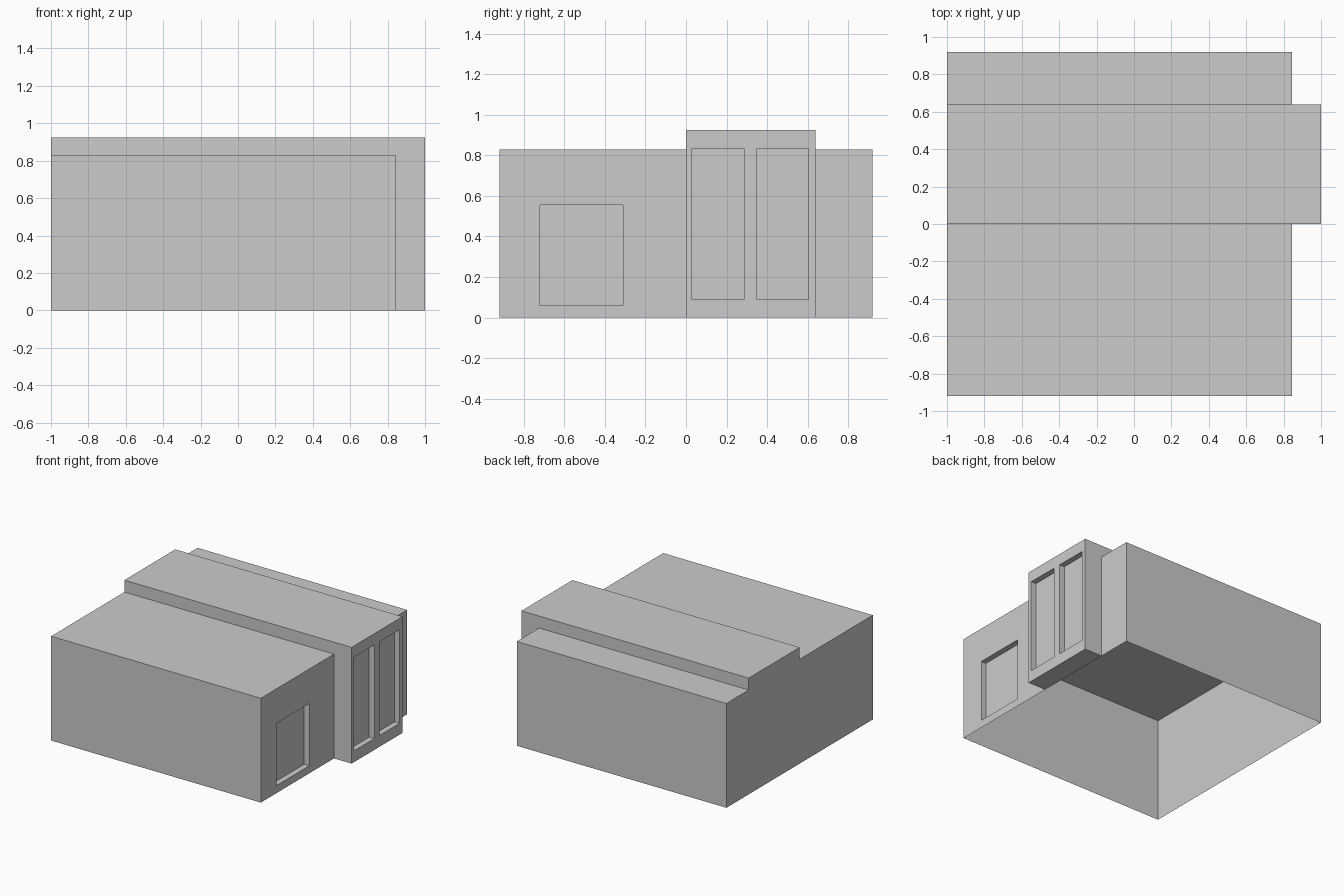
import bpy, bmesh
from mathutils import Vector

if "Cube" in bpy.data.objects:
    bpy.data.objects.remove(bpy.data.objects["Cube"])

LEFT, WALL, BAY = -1.0, 0.845, 1.0       # x planes
FRONT, BACK = -0.92, 0.92                # y planes
BAY_Y0, BAY_Y1 = 0.0, 0.64
ROOF, BAY_ROOF = 0.83, 0.925             # heights
DEPTH = 0.045                            # window recess


def face(bm, points, outward):
    f = bm.faces.new([bm.verts.new(p) for p in points])
    f.normal_update()
    if f.normal.dot(Vector(outward)) < 0:
        f.normal_flip()


def rect(x, y0, y1, z0, z1):
    return [(x, y0, z0), (x, y1, z0), (x, y1, z1), (x, y0, z1)]


def window_wall(bm, x, wall, opening):
    """Right-facing wall with a recessed panel; rectangles are y0, y1, z0, z1."""
    outer, rim = rect(x, *wall), rect(x, *opening)
    panel = rect(x - DEPTH, *opening)
    inward = [(0, 0, 1), (0, -1, 0), (0, 0, -1), (0, 1, 0)]
    for i in range(4):
        j = (i + 1) % 4
        face(bm, [outer[i], outer[j], rim[j], rim[i]], (1, 0, 0))
        face(bm, [rim[i], rim[j], panel[j], panel[i]], inward[i])
    face(bm, panel, (1, 0, 0))


def finish(bm, name):
    bmesh.ops.remove_doubles(bm, verts=bm.verts, dist=1e-5)
    mesh = bpy.data.meshes.new(name)
    bm.to_mesh(mesh)
    bm.free()
    bpy.context.collection.objects.link(bpy.data.objects.new(name, mesh))


# Main building: open-bottomed shell with low roofs either side of the bay
bm = bmesh.new()
profile = [(FRONT, 0), (FRONT, ROOF), (BAY_Y0, ROOF), (BAY_Y0, BAY_ROOF),
           (BAY_Y1, BAY_ROOF), (BAY_Y1, ROOF), (BACK, ROOF), (BACK, 0)]
face(bm, [(LEFT, y, z) for y, z in profile], (-1, 0, 0))
for y, sign in ((FRONT, -1), (BACK, 1)):
    face(bm, [(LEFT, y, 0), (WALL, y, 0), (WALL, y, ROOF), (LEFT, y, ROOF)], (0, sign, 0))
for y0, y1 in ((FRONT, BAY_Y0), (BAY_Y1, BACK)):
    face(bm, [(LEFT, y0, ROOF), (WALL, y0, ROOF), (WALL, y1, ROOF), (LEFT, y1, ROOF)], (0, 0, 1))
window_wall(bm, WALL, (FRONT, BAY_Y0, 0, ROOF), (-0.72, -0.31, 0.06, 0.555))
face(bm, rect(WALL, BAY_Y1, BACK, 0, ROOF), (1, 0, 0))
finish(bm, "main_building")

# Raised bay: taller strip that projects past the right wall, with two tall windows
bm = bmesh.new()
for y, sign in ((BAY_Y0, -1), (BAY_Y1, 1)):
    side = [(LEFT, ROOF), (WALL, ROOF), (WALL, 0), (BAY, 0), (BAY, BAY_ROOF), (LEFT, BAY_ROOF)]
    face(bm, [(x, y, z) for x, z in side], (0, sign, 0))
for z, x0, sign in ((BAY_ROOF, LEFT, 1), (0, WALL, -1)):
    face(bm, [(x0, BAY_Y0, z), (BAY, BAY_Y0, z), (BAY, BAY_Y1, z), (x0, BAY_Y1, z)], (0, 0, sign))
middle = (BAY_Y0 + BAY_Y1) / 2
window_wall(bm, BAY, (BAY_Y0, middle, 0, BAY_ROOF), (0.03, 0.285, 0.09, 0.835))
window_wall(bm, BAY, (middle, BAY_Y1, 0, BAY_ROOF), (0.35, 0.605, 0.09, 0.835))
finish(bm, "raised_bay")
